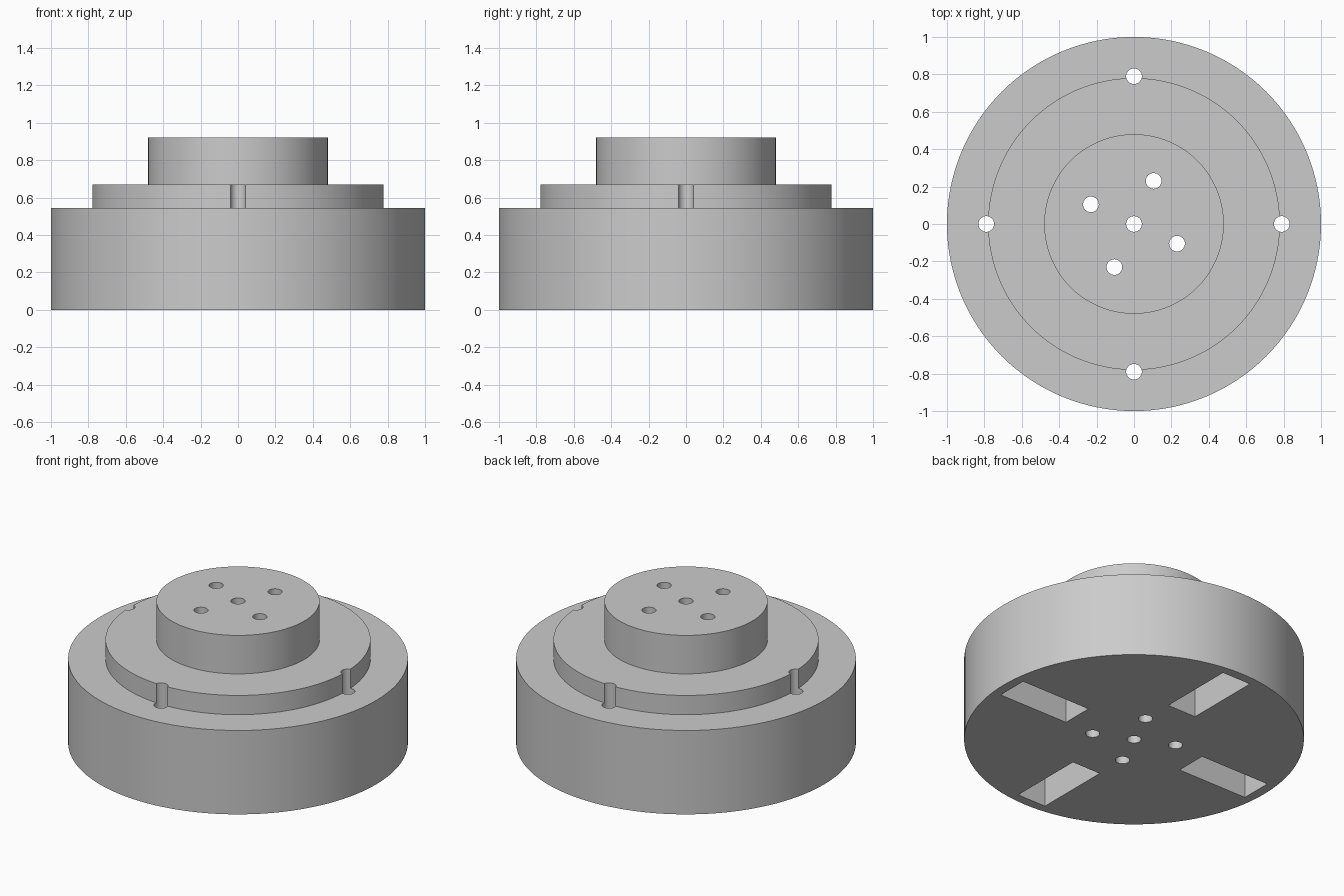
import bpy, bmesh
from math import cos, sin, pi, radians

cube = bpy.data.objects.get("Cube")
if cube:
    bpy.data.objects.remove(cube, do_unlink=True)

grey = bpy.data.materials.new("light grey")
grey.use_nodes = True
grey.diffuse_color = (0.6, 0.6, 0.6, 1)
grey.node_tree.nodes["Principled BSDF"].inputs["Base Color"].default_value = (0.6, 0.6, 0.6, 1)


def new_object(name, bm):
    bmesh.ops.recalc_face_normals(bm, faces=bm.faces)
    mesh = bpy.data.meshes.new(name)
    bm.to_mesh(mesh)
    bm.free()
    mesh.materials.append(grey)
    obj = bpy.data.objects.new(name, mesh)
    bpy.context.collection.objects.link(obj)
    return obj


def lathe(name, profile, segments):
    """Turn (radius, height) points into a closed solid of revolution."""
    bm = bmesh.new()
    rings = [[bm.verts.new((r * cos(2 * pi * i / segments), r * sin(2 * pi * i / segments), z))
              for i in range(segments)] for r, z in profile]
    for low, high in zip(rings, rings[1:]):
        for i in range(segments):
            j = (i + 1) % segments
            bm.faces.new((low[i], low[j], high[j], high[i]))
    bm.faces.new(rings[0])
    bm.faces.new(rings[-1])
    return new_object(name, bm)


def cut(target, cutter):
    cutter.hide_render = True
    mod = target.modifiers.new(cutter.name, 'BOOLEAN')
    mod.operation = 'DIFFERENCE'
    mod.solver = 'EXACT'
    mod.object = cutter
    bpy.context.view_layer.objects.active = target
    bpy.ops.object.modifier_apply(modifier=mod.name)
    bpy.data.objects.remove(cutter, do_unlink=True)


# Stepped round body: wide base, thin collar, raised boss
base_top, collar_top, boss_top = 0.545, 0.67, 0.92
body = lathe("stepped_hub", [(1, 0), (1, base_top), (0.78, base_top), (0.78, collar_top),
                             (0.48, collar_top), (0.48, boss_top)], 128)

# Radial pockets in the underside
slot_inner, slot_outer, slot_width, slot_depth = 0.437, 0.938, 0.205, 0.37
for k in range(4):
    bm = bmesh.new()
    bmesh.ops.create_cube(bm, size=1)
    bmesh.ops.scale(bm, vec=(slot_outer - slot_inner, slot_width, 2 * slot_depth), verts=bm.verts)
    bmesh.ops.translate(bm, vec=((slot_inner + slot_outer) / 2, 0, 0), verts=bm.verts)
    slot = new_object("slot_cutter", bm)
    slot.rotation_euler.z = k * pi / 2
    bpy.context.view_layer.update()
    cut(body, slot)

# Through holes: centre, four around it, four notching the collar
holes = [(0, 0)]
for k in range(4):
    holes += [(0.253, radians(65.5) + k * pi / 2), (0.79, k * pi / 2)]
for radius, angle in holes:
    drill = lathe("hole_cutter", [(0.042, -0.2), (0.042, 1.2)], 32)
    drill.location = (radius * cos(angle), radius * sin(angle), 0)
    bpy.context.view_layer.update()
    cut(body, drill)

# Smooth round walls, crisp edges
bpy.ops.object.select_all(action='DESELECT')
body.select_set(True)
bpy.context.view_layer.objects.active = body
bpy.ops.object.shade_smooth_by_angle(angle=radians(30))
